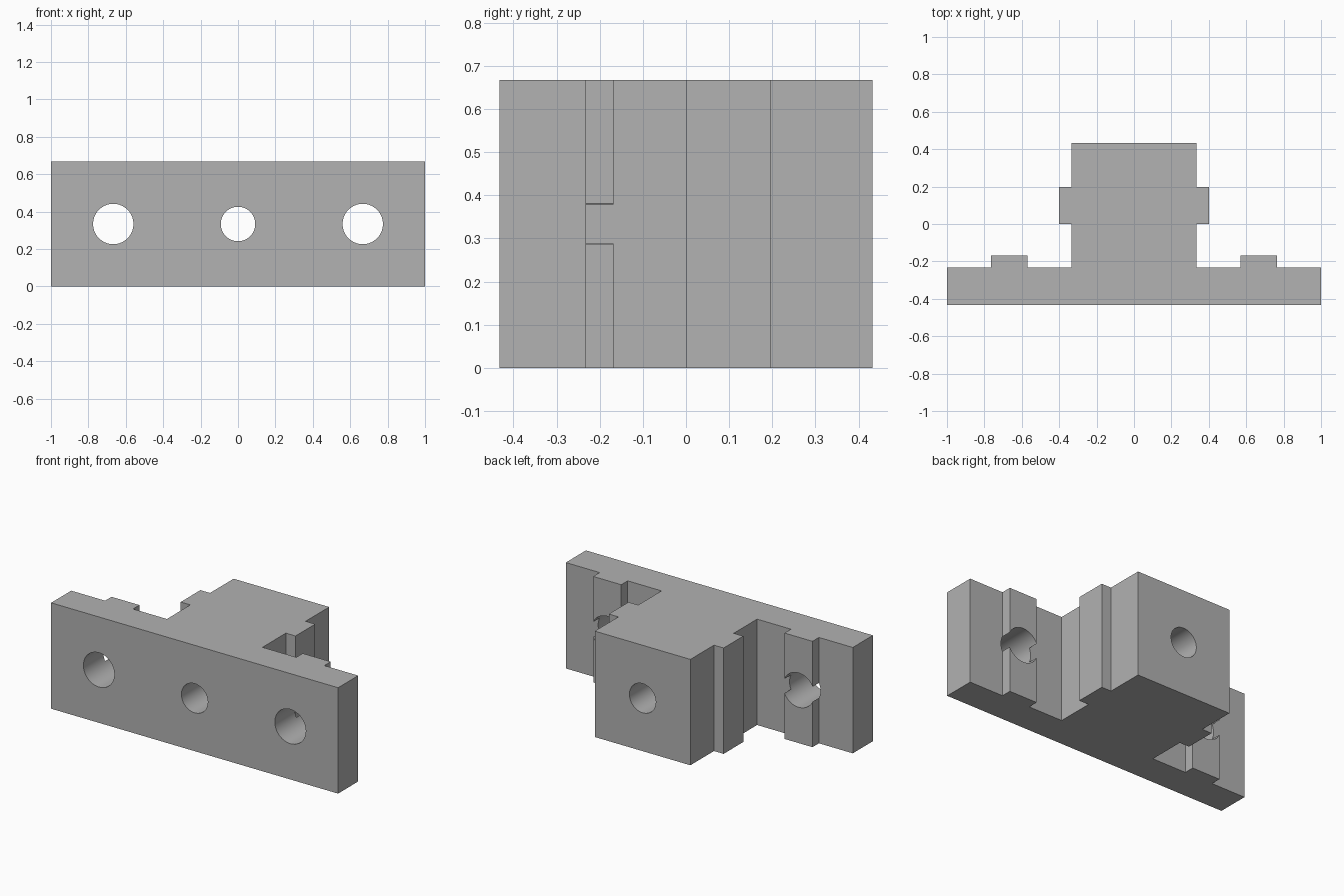
import bpy
import bmesh
from math import pi
from mathutils import Matrix

cube = bpy.data.objects.get("Cube")
if cube:
    bpy.data.objects.remove(cube, do_unlink=True)

HEIGHT = 0.667

# Plain grey material
grey = bpy.data.materials.new("plain grey")
grey.use_nodes = True
colour = (0.445, 0.445, 0.445, 1)
grey.diffuse_color = colour
grey.node_tree.nodes["Principled BSDF"].inputs["Base Color"].default_value = colour


def add_object(name, bm):
    bmesh.ops.recalc_face_normals(bm, faces=bm.faces)
    mesh = bpy.data.meshes.new(name)
    bm.to_mesh(mesh)
    bm.free()
    mesh.materials.append(grey)
    obj = bpy.data.objects.new(name, mesh)
    bpy.context.collection.objects.link(obj)
    return obj


# Bracket body: half outline from front to back, mirrored and extruded upward
half = [(1, -0.432), (1, -0.232), (0.764, -0.232), (0.764, -0.168),
        (0.569, -0.168), (0.569, -0.232), (0.333, -0.232), (0.333, 0.001),
        (0.4, 0.001), (0.4, 0.197), (0.333, 0.197), (0.333, 0.432)]
outline = half + [(-x, y) for x, y in reversed(half)]
bm = bmesh.new()
base = bm.faces.new([bm.verts.new((x, y, 0)) for x, y in outline])
extruded = bmesh.ops.extrude_face_region(bm, geom=[base])["geom"]
bmesh.ops.translate(bm, vec=(0, 0, HEIGHT),
                    verts=[v for v in extruded if isinstance(v, bmesh.types.BMVert)])
body = add_object("mounting_bracket", bm)

# Round bores running front to back
bm = bmesh.new()
for x, radius in ((-0.667, 0.108), (0, 0.092), (0.667, 0.108)):
    place = Matrix.Translation((x, 0, HEIGHT / 2)) @ Matrix.Rotation(pi / 2, 4, "X")
    bmesh.ops.create_cone(bm, cap_ends=True, segments=64, radius1=radius,
                          radius2=radius, depth=1.2, matrix=place)
cutter = add_object("bore_cutter", bm)
cutter.hide_render = True

cut = body.modifiers.new("bores", "BOOLEAN")
cut.operation = "DIFFERENCE"
cut.solver = "EXACT"
cut.object = cutter

# Apply the cut, then smooth the bore walls and keep the edges sharp
bpy.ops.object.select_all(action="DESELECT")
body.select_set(True)
bpy.context.view_layer.objects.active = body
bpy.ops.object.modifier_apply(modifier=cut.name)
bpy.data.objects.remove(cutter, do_unlink=True)
bpy.ops.object.shade_smooth_by_angle(angle=pi / 6)
